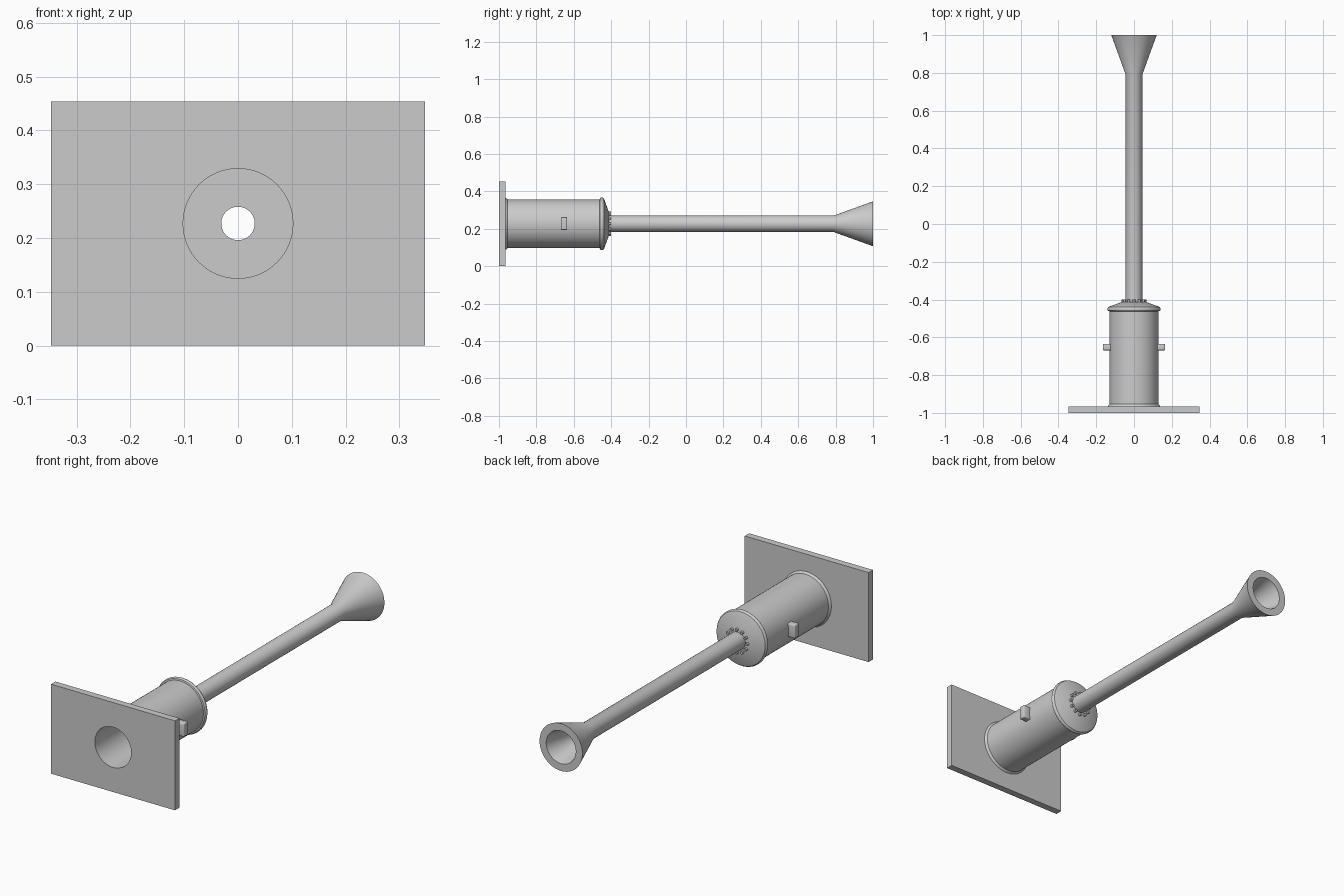
import bpy, bmesh, math
from mathutils import Matrix, Vector

cube = bpy.data.objects.get("Cube")
if cube:
    bpy.data.objects.remove(cube, do_unlink=True)

AXIS_Z = 0.227
BORE, TUBE_BORE = 0.102, 0.031

grey = bpy.data.materials.new("plain grey")
grey.use_nodes = True
colour = (0.6, 0.6, 0.6, 1)
grey.diffuse_color = colour
grey.node_tree.nodes["Principled BSDF"].inputs["Base Color"].default_value = colour


def finish(name, bm, smooth=True):
    bmesh.ops.recalc_face_normals(bm, faces=bm.faces)
    mesh = bpy.data.meshes.new(name)
    bm.to_mesh(mesh)
    bm.free()
    mesh.materials.append(grey)
    ob = bpy.data.objects.new(name, mesh)
    bpy.context.collection.objects.link(ob)
    if smooth:
        bpy.ops.object.select_all(action='DESELECT')
        ob.select_set(True)
        bpy.context.view_layer.objects.active = ob
        bpy.ops.object.shade_smooth_by_angle(angle=math.radians(30))
    return ob


def lathe(name, profile, sides=64):
    """Spin a closed (radius, y) profile about the long axis."""
    bm = bmesh.new()
    rings = []
    for i in range(sides):
        a = math.tau * i / sides
        rings.append([bm.verts.new((r * math.cos(a), y, AXIS_Z + r * math.sin(a)))
                      for r, y in profile])
    n = len(profile)
    for i in range(sides):
        p, q = rings[i], rings[(i + 1) % sides]
        for j in range(n):
            k = (j + 1) % n
            bm.faces.new((p[j], p[k], q[k], q[j]))
    return finish(name, bm)


def box(name, centre, size, bevel=0):
    bm = bmesh.new()
    bmesh.ops.create_cube(bm, size=1, matrix=Matrix.Translation(centre)
                          @ Matrix.Diagonal((*size, 1)))
    if bevel:
        bmesh.ops.bevel(bm, geom=bm.edges[:], offset=bevel, segments=3,
                        profile=0.5, affect='EDGES')
    return finish(name, bm, bool(bevel))


# Mounting plate with a round opening
plate = box("mounting_plate", (0, -0.9825, AXIS_Z), (0.694, 0.035, 0.453))
bm = bmesh.new()
bmesh.ops.create_cone(bm, cap_ends=True, segments=64, radius1=BORE, radius2=BORE, depth=0.2,
                      matrix=Matrix.Translation((0, -0.9825, AXIS_Z))
                      @ Matrix.Rotation(math.pi / 2, 4, 'X'))
cutter = finish("opening_cutter", bm, False)
cutter.hide_render = True
cut = plate.modifiers.new("opening", 'BOOLEAN')
cut.object = cutter
cut.solver = 'EXACT'
bpy.context.view_layer.objects.active = plate
bpy.ops.object.modifier_apply(modifier=cut.name)
bpy.data.objects.remove(cutter, do_unlink=True)
bpy.ops.object.select_all(action='DESELECT')
plate.select_set(True)
bpy.context.view_layer.objects.active = plate
bpy.ops.object.shade_smooth_by_angle(angle=math.radians(30))

# Hollow barrel with a weld fillet at the plate, an end rim and a shallow cone cap
lathe("barrel", [
    (BORE, -0.966), (0.139, -0.966), (0.136, -0.96), (0.13, -0.954),
    (0.13, -0.462), (0.137, -0.46), (0.141, -0.454), (0.141, -0.447),
    (0.136, -0.439), (0.062, -0.412), (TUBE_BORE, -0.412),
    (TUBE_BORE, -0.45), (BORE, -0.45)])

# Long tube flaring into a horn
lathe("tube_and_horn", [
    (TUBE_BORE, -0.43), (0.044, -0.43), (0.044, 0.79), (0.12, 1.0),
    (0.083, 1.0), (TUBE_BORE, 0.8)])

# Ring of small bolts around the tube
bm = bmesh.new()
for i in range(12):
    a = math.tau * i / 12
    spot = Vector((0.058 * math.cos(a), -0.409, AXIS_Z + 0.058 * math.sin(a)))
    bmesh.ops.create_cone(bm, cap_ends=True, segments=16, radius1=0.007, radius2=0.007,
                          depth=0.018, matrix=Matrix.Translation(spot)
                          @ Matrix.Rotation(math.pi / 2, 4, 'X'))
finish("bolt_ring", bm)

# Side lugs
for side, sx in (("left", 1), ("right", -1)):
    box(side + "_lug", (sx * 0.1425, -0.652, AXIS_Z + 0.002), (0.045, 0.034, 0.068), 0.005)
